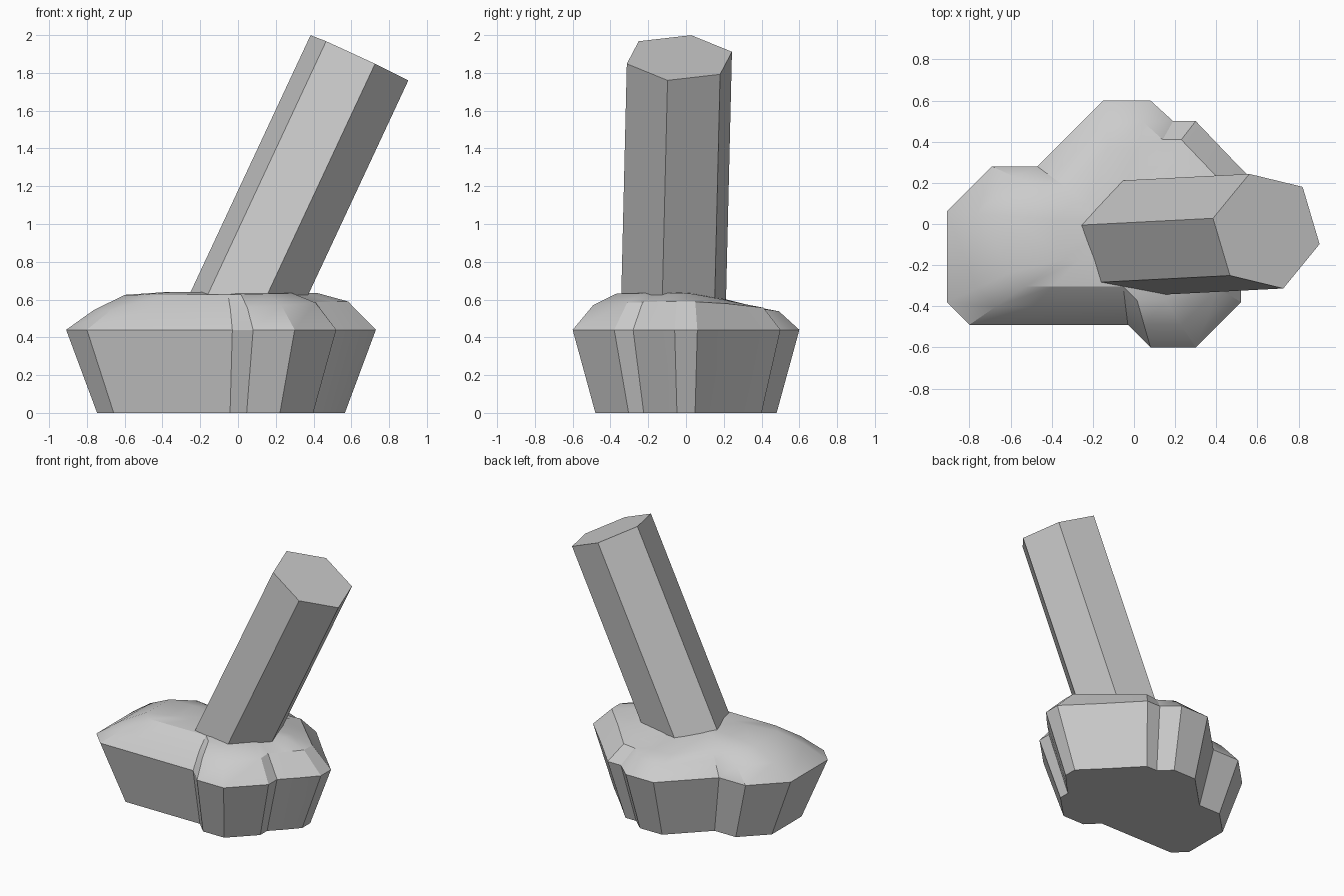
import bpy, bmesh, math
from mathutils import Vector

if "Cube" in bpy.data.objects:
    bpy.data.objects.remove(bpy.data.objects["Cube"])


def make_object(name, bm, angle):
    bmesh.ops.recalc_face_normals(bm, faces=bm.faces)
    mesh = bpy.data.meshes.new(name)
    bm.to_mesh(mesh)
    bm.free()
    obj = bpy.data.objects.new(name, mesh)
    bpy.context.collection.objects.link(obj)
    bpy.ops.object.select_all(action='DESELECT')
    obj.select_set(True)
    bpy.context.view_layer.objects.active = obj
    bpy.ops.object.shade_smooth_by_angle(angle=math.radians(angle))
    return obj


def bridge(bm, a, b):
    n = len(a)
    for i in range(n):
        j = (i + 1) % n
        bm.faces.new((a[i], a[j], b[j], b[i]))


# Rocky base: outline of the rim, tapered down to the ground and domed on top
rim = [(-.91, .06), (-.91, -.38), (-.80, -.49), (-.58, -.49), (-.03, -.49),
       (.08, -.60), (.30, -.60), (.52, -.38), (.52, -.28), (.63, -.17),
       (.73, -.06), (.73, .06), (.52, .27), (.30, .50), (.19, .50),
       (.08, .60), (-.15, .60), (-.47, .28), (-.69, .28)]
cx = -.09
# scale, height, extra height to the right, drop to the back
levels = [(.80, 0, 0, 0), (1, .44, 0, 0), (.82, .545, .045, .02),
          (.62, .625, .01, .07), (.35, .64, 0, .04)]

bm = bmesh.new()
rings = []
for s, z, right, back in levels:
    ring = []
    for x, y in rim:
        d = Vector((x - cx, y)).normalized()
        h = z + right * max(0, d.x) - back * max(0, d.y)
        ring.append(bm.verts.new((cx + (x - cx) * s, y * s, h)))
    rings.append(ring)
for a, b in zip(rings, rings[1:]):
    bridge(bm, a, b)
bm.faces.new(rings[0])
peak = bm.verts.new((cx, 0, .625))
for i, v in enumerate(rings[-1]):
    bm.faces.new((v, rings[-1][(i + 1) % len(rim)], peak))
make_object("rock_base", bm, 30)

# Leaning hexagonal shaft, sunk into the base
top = Vector((.643, -.035, 1.88))
axis = Vector((.467, .024, 1)).normalized()
u = Vector((-.26, .063, .12))
u = (u - axis * u.dot(axis)).normalized()
v = axis.cross(u)
bottom = top - axis * 1.52

bm = bmesh.new()
ends = []
for c in (bottom, top):
    ends.append([bm.verts.new(c + .292 * (u * math.cos(k * math.pi / 3) + v * math.sin(k * math.pi / 3)))
                 for k in range(6)])
bridge(bm, *ends)
for e in ends:
    bm.faces.new(e)
make_object("hexagonal_shaft", bm, 20)
